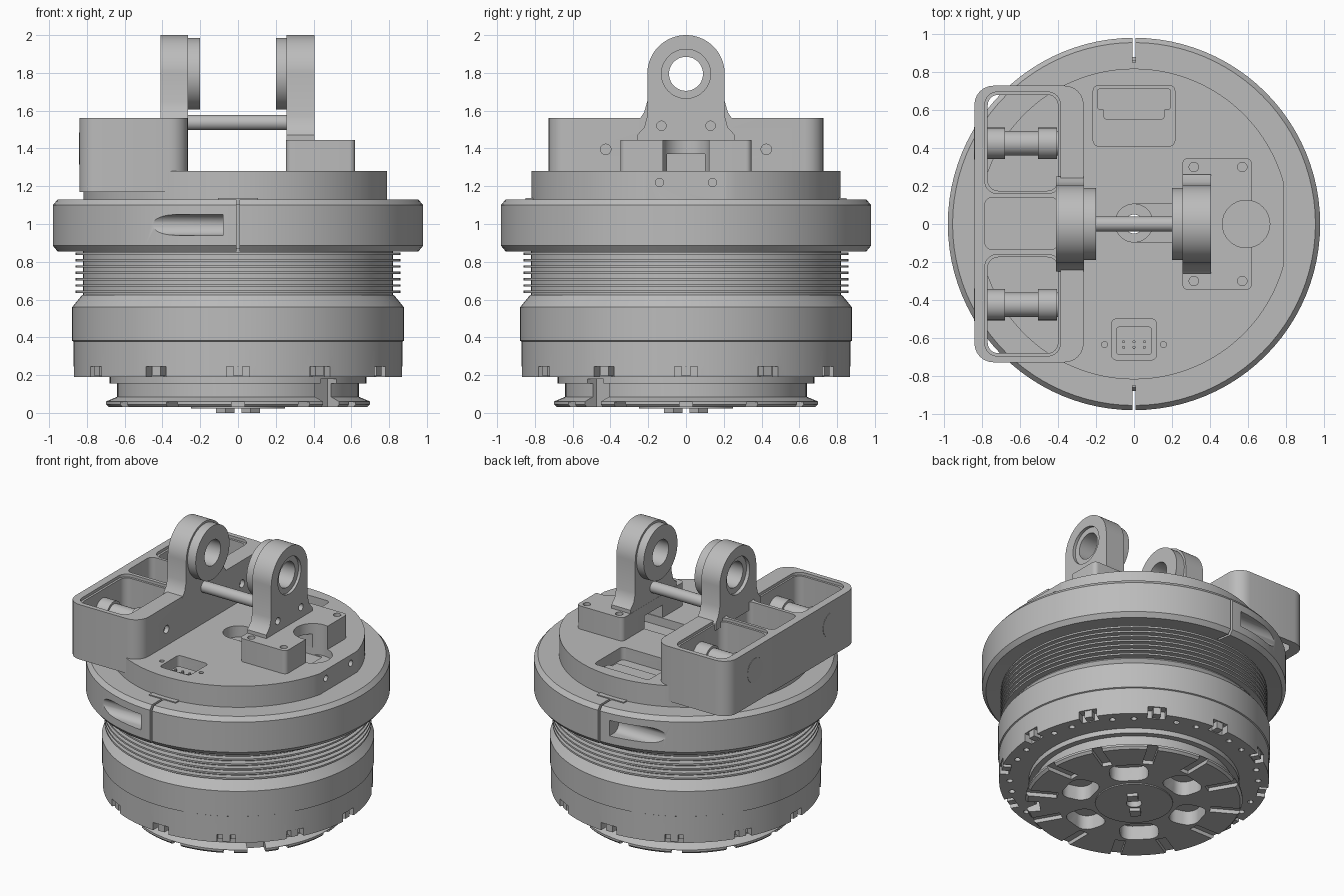
import bpy, bmesh, math
from mathutils import Matrix, Vector

if "Cube" in bpy.data.objects:
    bpy.data.objects.remove(bpy.data.objects["Cube"])

grey = bpy.data.materials.new("machined_grey")
grey.use_nodes = True
COLOUR = (0.5, 0.5, 0.5, 1)
grey.diffuse_color = COLOUR
grey.node_tree.nodes["Principled BSDF"].inputs["Base Color"].default_value = COLOUR


def finish(name, bm, turn=0):
    """Turn a bmesh into an object, spun about z by turn degrees."""
    bmesh.ops.transform(bm, matrix=Matrix.Rotation(math.radians(turn), 4, 'Z'), verts=bm.verts)
    bmesh.ops.recalc_face_normals(bm, faces=bm.faces)
    mesh = bpy.data.meshes.new(name)
    bm.to_mesh(mesh)
    bm.free()
    mesh.materials.append(grey)
    ob = bpy.data.objects.new(name, mesh)
    bpy.context.scene.collection.objects.link(ob)
    return ob


def lathe(name, profile, sides=96):
    """Revolve a closed (radius, z) outline."""
    bm = bmesh.new()
    rings = []
    for i in range(sides):
        a = math.tau * i / sides
        rings.append([bm.verts.new((r * math.cos(a), r * math.sin(a), z)) for r, z in profile])
    n = len(profile)
    for i in range(sides):
        p, q = rings[i], rings[(i + 1) % sides]
        for j in range(n):
            k = (j + 1) % n
            bm.faces.new((p[j], q[j], q[k], p[k]))
    return finish(name, bm)


def box(name, x, y, z, radius=0, turn=0):
    """Box from (min, max) pairs, with optionally rounded upright corners."""
    bm = bmesh.new()
    bmesh.ops.create_cube(bm, size=1)
    for v in bm.verts:
        v.co = Vector([(p[0] + p[1]) / 2 + c * (p[1] - p[0]) for p, c in zip((x, y, z), v.co)])
    if radius:
        upright = [e for e in bm.edges if abs(e.verts[0].co.z - e.verts[1].co.z) > 1e-4]
        bmesh.ops.bevel(bm, geom=upright, offset=radius, segments=6, profile=0.5, affect='EDGES')
    return finish(name, bm, turn)


def cyl(name, centre, radius, length, axis='Z', turn=0, sides=32):
    bm = bmesh.new()
    bmesh.ops.create_cone(bm, cap_ends=True, segments=sides, radius1=radius, radius2=radius, depth=length)
    if axis == 'X':
        bmesh.ops.rotate(bm, matrix=Matrix.Rotation(math.pi / 2, 3, 'Y'), verts=bm.verts)
    bmesh.ops.translate(bm, vec=centre, verts=bm.verts)
    return finish(name, bm, turn)


def cut(target, *cutters):
    """Subtract each cutter, then discard it."""
    bpy.context.view_layer.objects.active = target
    for c in cutters:
        c.hide_render = True
        m = target.modifiers.new("cut", 'BOOLEAN')
        m.operation, m.solver, m.object = 'DIFFERENCE', 'EXACT', c
        bpy.ops.object.modifier_apply(modifier=m.name)
        bpy.data.objects.remove(c)


def lug(name, x0, x1, half_base, z_base, z_flare, chamfer=0):
    """Upright ear with a round top and flared foot."""
    side = [(half_base, z_base), (half_base, z_flare), (0.222, z_flare + 0.04), (0.205, z_flare + 0.1)]
    arc = [(0.205 * math.cos(math.pi * i / 32), 1.795 + 0.205 * math.sin(math.pi * i / 32)) for i in range(33)]
    outline = side + arc + [(-y, z) for y, z in reversed(side)]
    bm = bmesh.new()
    face = bm.faces.new([bm.verts.new((x0, y, z)) for y, z in outline])
    made = bmesh.ops.extrude_face_region(bm, geom=[face])["geom"]
    bmesh.ops.translate(bm, vec=(x1 - x0, 0, 0), verts=[g for g in made if isinstance(g, bmesh.types.BMVert)])
    if chamfer:
        rim = [e for e in bm.edges if all(v.co.x == x0 and v.co.z > z_flare + 0.05 for v in e.verts)]
        bmesh.ops.bevel(bm, geom=rim, offset=chamfer, segments=1, affect='EDGES')
    return finish(name, bm)


BORE = 0.05

# Mating plate at the bottom, with radial slots and six pockets
plate = lathe("mating_plate", [(BORE, 0.03), (0.685, 0.03), (0.7, 0.045), (0.7, 0.06), (0.64, 0.085),
                               (0.64, 0.155), (0.68, 0.155), (0.68, 0.195), (BORE, 0.195)])
for i in range(12):
    cut(plate, box("slot", (0.5, 0.75), (-0.035, 0.035), (0, 0.057), turn=30 * i))
for i in range(6):
    cut(plate, box("pocket", (0.28, 0.48), (-0.125, 0.125), (0, 0.13), 0.075, turn=45 + 60 * i))
cut(plate, box("key_slot", (0.61, 0.75), (-0.06, 0.06), (0, 0.18), turn=-45))
for i in range(2):
    box("centre_foot", (0.06, 0.13), (-0.035, 0.035), (0, 0.05), turn=45 + 180 * i)
lathe("centre_cover", [(BORE, 0.022), (0.25, 0.022), (0.25, 0.04), (BORE, 0.04)])

# Lower housing with notched rim and screw holes
housing = lathe("lower_housing", [(BORE, 0.19), (0.87, 0.19), (0.87, 0.378), (0.878, 0.382),
                                  (0.878, 0.56), (0.825, 0.625), (BORE, 0.625)])
for i in range(12):
    cut(housing, box("notch", (0.81, 0.95), (-0.06, 0.06), (0.15, 0.245), turn=30 * i))
    box("notch_post", (0.8, 0.862), (-0.025, 0.025), (0.195, 0.25), turn=30 * i)
    for d in (10, 20):
        cut(housing, cyl("screw_hole", (0.8, 0, 0.19), 0.02, 0.08, turn=30 * i + d, sides=12))

# Stacked thin fins
fins = [(BORE, 0.615), (0.82, 0.615)]
for i in range(7):
    z = 0.635 + 0.0335 * i
    fins += [(0.82, z), (0.86, z), (0.86, z + 0.012), (0.82, z + 0.012)]
lathe("finned_sleeve", fins + [(0.82, 0.9), (BORE, 0.9)])

# Split clamp ring with bolt pockets either side
ring = lathe("clamp_ring", [(0.79, 0.875), (0.955, 0.855), (0.98, 0.885), (0.98, 1.1), (0.955, 1.13), (0.79, 1.13)])
for s in (-1, 1):
    cut(ring, box("split", (-0.008, 0.008), sorted((s * 0.84, s * 1.1)), (0.8, 1.2)),
        cyl("bolt_pocket", (-0.33, s * 0.925, 0.995), 0.055, 0.5, 'X'),
        box("pocket_mouth", (-0.5, -0.08), sorted((s * 0.925, s * 1.1)), (0.94, 1.05)))
    box("ring_key", (-0.105, 0.105), sorted((s * 0.78, s * 0.85)), (1.1, 1.137))

# Top deck with flat side, cable channel and connector recesses
deck = lathe("top_deck", [(BORE, 0.89), (0.8, 0.89), (0.8, 1.13), (0.818, 1.13), (0.818, 1.28), (BORE, 1.28)])
cut(deck, box("flat", (0.79, 1), (-0.5, 0.5), (1.12, 1.4)),
    cyl("channel_end", (0, 0.005, 1.3), 0.1, 0.2),
    box("channel", (0.001, 0.59), (-0.095, 0.105), (1.22, 1.4)),
    cyl("channel_well", (0.59, 0, 1.32), 0.125, 0.19),
    box("rear_recess", (-0.215, 0.215), (0.41, 0.73), (1.19, 1.4), 0.03),
    box("front_recess", (-0.118, 0.118), (-0.715, -0.5), (1.18, 1.4), 0.025))
for s in (-1, 1):
    cut(deck, cyl("side_screw", (0.79, s * 0.14, 1.22), 0.022, 0.06, 'X', sides=16),
        cyl("top_screw", (s * 0.155, -0.635, 1.28), 0.016, 0.06, sides=16))
box("rear_connector", (-0.195, 0.195), (0.6, 0.715), (1.18, 1.23), 0.02)
box("rear_connector_step", (-0.16, 0.16), (0.55, 0.61), (1.18, 1.23), 0.015)
box("front_connector", (-0.095, 0.095), (-0.69, -0.54), (1.17, 1.225), 0.02)
for x in (-0.055, 0, 0.055):
    for y in (-0.65, -0.62):
        cyl("connector_pin", (x, y, 1.23), 0.008, 0.03, sides=10)

# Overhanging side box with two open bays and a shallow middle tray
side_box = box("side_box", (-0.84, -0.265), (-0.728, 0.728), (1.17, 1.56), 0.1)
cut(side_box, box("tray", (-0.785, -0.4), (-0.135, 0.14), (1.4, 1.7), 0.04))
for s in (-1, 1):
    cut(side_box, box("bay", (-0.77, -0.4), sorted((s * 0.175, s * 0.68)), (1, 1.7), 0.055),
        box("bay_rim", (-0.785, -0.388), sorted((s * 0.16, s * 0.695)), (1.54, 1.7), 0.065),
        cyl("face_screw", (-0.265, s * 0.425, 1.395), 0.028, 0.06, 'X', sides=16))
    # Pins across the bays, with collars and end caps
    y = s * 0.425
    cyl("bay_pin", (-0.59, y, 1.4), 0.065, 0.42, 'X')
    for x in (-0.73, -0.455):
        cyl("pin_collar", (x, y, 1.4), 0.082, 0.1, 'X')
    cyl("pin_cap", (-0.838, y, 1.4), 0.085, 0.008, 'X')

# Bracket base under the far lug
base = box("bracket_base", (0.255, 0.62), (-0.347, 0.347), (1.275, 1.445), 0.03)
cut(base, cyl("well", (0.59, 0, 1.35), 0.125, 0.4),
    box("tunnel", (0.2, 0.55), (-0.1, 0.1), (1.2, 1.37)))
for x in (0.315, 0.57):
    for y in (-0.3, 0.3):
        cut(base, cyl("base_screw", (x, y, 1.445), 0.025, 0.06, sides=16))

# The two lugs with bushings and a tie bar between them
left_lug = lug("box_lug", -0.41, -0.264, 0.25, 1.5, 1.55, 0.03)
right_lug = lug("bracket_lug", 0.256, 0.405, 0.26, 1.276, 1.47)
cut(right_lug, box("tunnel", (0.2, 0.55), (-0.1, 0.1), (1.2, 1.37)))
for s, ear in ((-1, left_lug), (1, right_lug)):
    cut(ear, cyl("eye", (s * 0.33, 0, 1.795), 0.09, 0.4, 'X', sides=48),
        cyl("counterbore", (s * 0.41, 0, 1.795), 0.13, 0.05, 'X', sides=48))
    bush = cyl("bushing", (s * 0.235, 0, 1.795), 0.19, 0.07, 'X', sides=64)
    cut(bush, cyl("eye", (s * 0.235, 0, 1.795), 0.09, 0.2, 'X', sides=48))
for y in (-0.13, 0.13):
    cut(right_lug, cyl("lug_screw", (0.405, y, 1.52), 0.025, 0.06, 'X', sides=16))
cyl("tie_bar", (0, 0, 1.537), 0.04, 0.56, 'X')

# Smooth round surfaces, keep machined edges crisp
bpy.ops.object.select_all(action='DESELECT')
for ob in bpy.context.scene.objects:
    if ob.type == 'MESH':
        ob.select_set(True)
        bpy.context.view_layer.objects.active = ob
bpy.ops.object.shade_smooth_by_angle(angle=math.radians(30))
